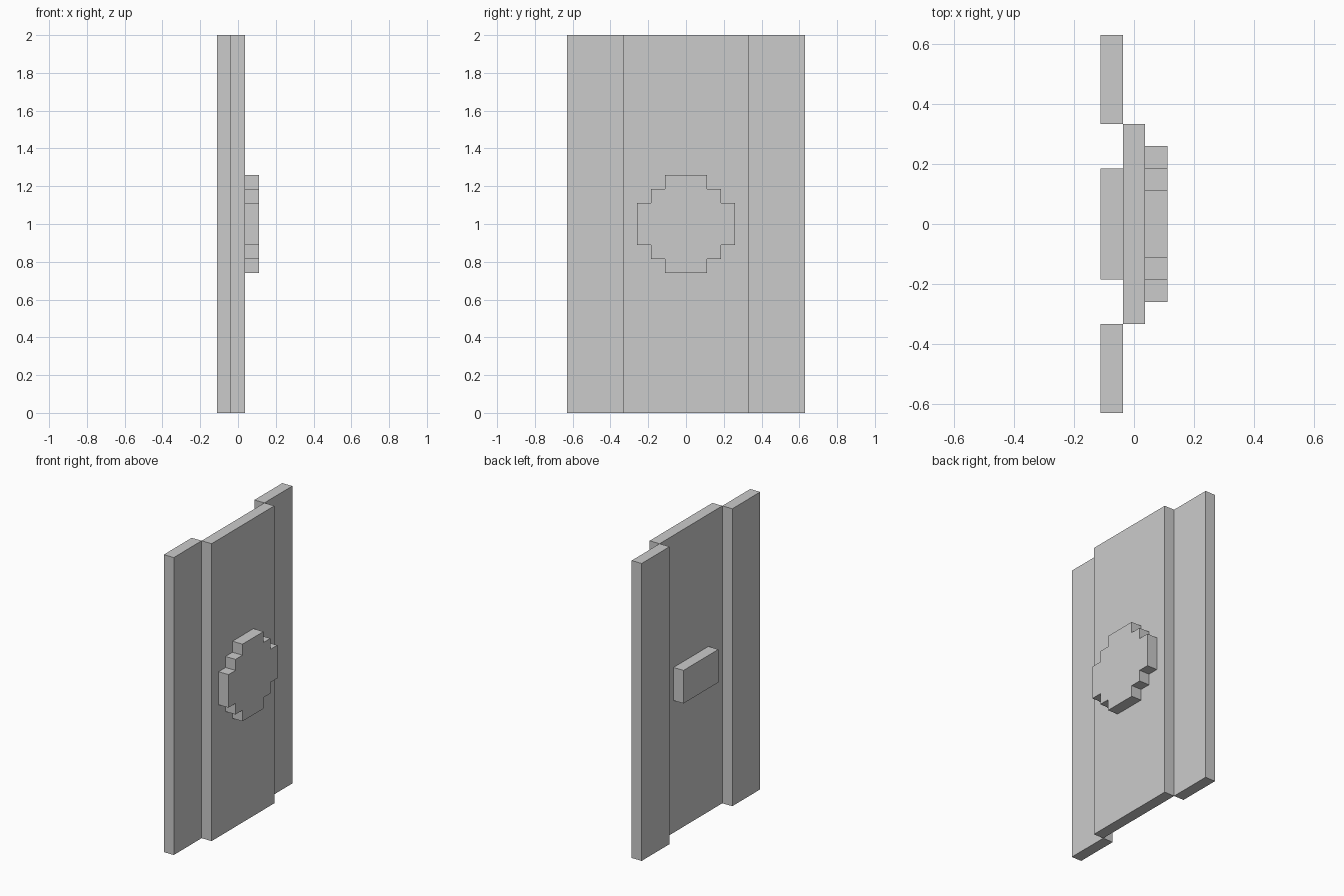
import bpy, bmesh

if "Cube" in bpy.data.objects:
    bpy.data.objects.remove(bpy.data.objects["Cube"])

U = 2 / 27  # one block unit: the model is 27 units tall


def extrude_outline(name, outline, x0, x1):
    """Extrude a (y, z) outline, given in block units, from x0 to x1."""
    bm = bmesh.new()
    face = bm.faces.new([bm.verts.new((x0 * U, y * U, z * U)) for y, z in outline])
    ext = bmesh.ops.extrude_face_region(bm, geom=[face], use_keep_orig=True)
    verts = [v for v in ext["geom"] if isinstance(v, bmesh.types.BMVert)]
    bmesh.ops.translate(bm, verts=verts, vec=((x1 - x0) * U, 0, 0))
    bmesh.ops.recalc_face_normals(bm, faces=bm.faces)
    mesh = bpy.data.meshes.new(name)
    bm.to_mesh(mesh)
    bm.free()
    obj = bpy.data.objects.new(name, mesh)
    bpy.context.collection.objects.link(obj)
    return obj


def slab(name, x0, x1, y0, y1, z0, z1):
    return extrude_outline(name, [(y0, z0), (y1, z0), (y1, z1), (y0, z1)], x0, x1)


# Main panel and the two set-back side strips
slab("centre_panel", -0.5, 0.5, -4.5, 4.5, 0, 27)
slab("side_strip_left", -1.5, -0.5, -8.5, -4.5, 0, 27)
slab("side_strip_right", -1.5, -0.5, 4.5, 8.5, 0, 27)

# Grip on the rear
slab("rear_handle", -1.5, -0.5, -2.5, 2.5, 12, 15)

# Stepped round boss: one quarter outline, turned four times about the centre
quarter = [(3.5, 1.5), (2.5, 1.5), (2.5, 2.5), (1.5, 2.5), (1.5, 3.5)]
outline = []
for _ in range(4):
    outline += [(y, z + 13.5) for y, z in quarter]
    quarter = [(-z, y) for y, z in quarter]
extrude_outline("front_boss", outline, 0.5, 1.5)
